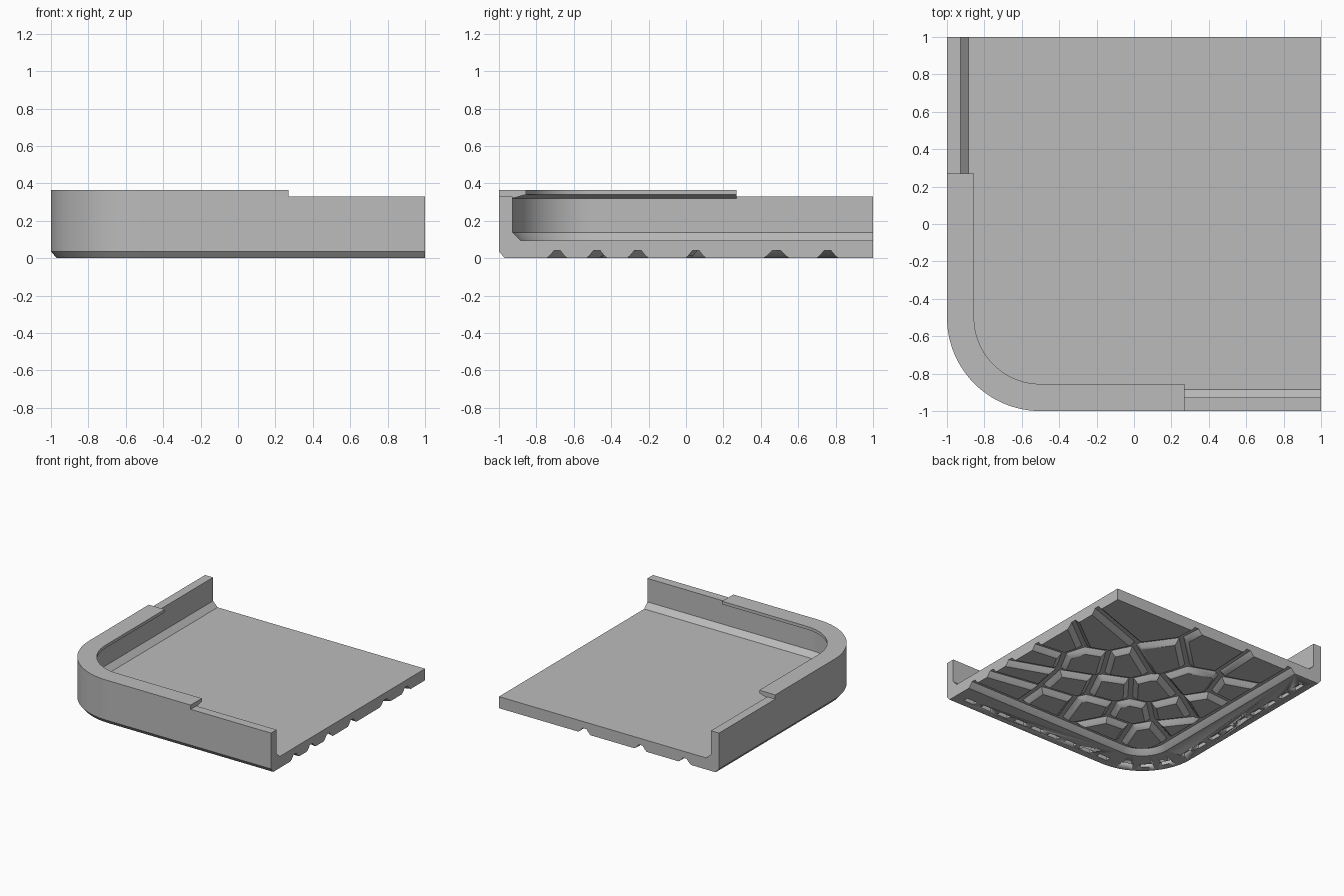
import bpy, bmesh, math
from mathutils import Vector, Matrix

if "Cube" in bpy.data.objects:
    bpy.data.objects.remove(bpy.data.objects["Cube"])

grey = bpy.data.materials.new("plain grey")
grey.diffuse_color = (0.5, 0.5, 0.5, 1)
grey.use_nodes = True
grey.node_tree.nodes["Principled BSDF"].inputs["Base Color"].default_value = grey.diffuse_color

GROOVE = 0.04    # depth of the tread grooves
FLOOR = 0.095    # top of the floor


def finish(name, bm, angle=30):
    bmesh.ops.recalc_face_normals(bm, faces=bm.faces)
    me = bpy.data.meshes.new(name)
    bm.to_mesh(me)
    bm.free()
    me.materials.append(grey)
    ob = bpy.data.objects.new(name, me)
    bpy.context.collection.objects.link(ob)
    bpy.ops.object.select_all(action='DESELECT')
    ob.select_set(True)
    bpy.context.view_layer.objects.active = ob
    bpy.ops.object.shade_smooth_by_angle(angle=math.radians(angle))
    return ob


def outline(o, end, n=24):
    """L-shaped path with a round corner, moved inward by o."""
    r = 0.5 - o
    pts = [(end, -1 + o)]
    for i in range(n + 1):
        a = math.radians(270 - 90 * i / n)
        pts.append((-0.5 + r * math.cos(a), -0.5 + r * math.sin(a)))
    return pts + [(-1 + o, end)]


def sweep(bm, profile, end, closed):
    """Carry an (inset, height) profile round the corner path."""
    rows = [[bm.verts.new((x, y, z)) for x, y in outline(o, end)] for o, z in profile]
    pairs = list(zip(rows, rows[1:])) + ([(rows[-1], rows[0])] if closed else [])
    for a, b in pairs:
        for i in range(len(a) - 1):
            bm.faces.new((a[i], a[i + 1], b[i + 1], b[i]))
    for k in (0, -1):
        bm.faces.new([row[k] for row in rows])
    return rows


# Tray body: wall, rim and floor in one piece
bm = bmesh.new()
rows = sweep(bm, [(0.295, GROOVE), (0.27, 0.012), (0.255, 0), (0.03, 0), (0, 0.036),
                  (0, 0.33), (0.073, 0.33), (0.073, 0.137), (0.115, FLOOR),
                  (0.295, FLOOR)], 1, False)
low, high = rows[0], rows[-1]
c0, c1 = bm.verts.new((1, 1, GROOVE)), bm.verts.new((1, 1, FLOOR))
bm.faces.new(low + [c0])
bm.faces.new(high + [c1])
bm.faces.new((low[0], high[0], c1, c0))
bm.faces.new((low[-1], high[-1], c1, c0))
body = finish("tray_body", bm)

# Raised lip on top of the wall around the corner
bm = bmesh.new()
sweep(bm, [(0, 0.33), (0, 0.365), (0.145, 0.365), (0.145, 0.34),
           (0.073, 0.32), (0.073, 0.33)], 0.27, True)
finish("corner_lip", bm)

# Short slots in the underside of the rim
bm = bmesh.new()
R = 0.39
spots = []
for i in range(9):
    t = 0.86 - 0.163 * i
    spots += [(t, -0.5 - R, 0), (-0.5 - R, t, math.pi / 2)]
for deg in (202.5, 225, 247.5):
    a = math.radians(deg)
    spots.append((-0.5 + R * math.cos(a), -0.5 + R * math.sin(a), a + math.pi / 2))
for x, y, a in spots:
    m = Matrix.Translation((x, y, 0)) @ Matrix.Rotation(a, 4, 'Z') @ Matrix.Diagonal((0.1, 0.04, 0.06, 1))
    bmesh.ops.create_cube(bm, size=1, matrix=m)
cutter = finish("slot_cutter", bm)
cutter.hide_render = True
cutter.hide_set(True)
cut = body.modifiers.new("slots", 'BOOLEAN')
cut.operation = 'DIFFERENCE'
cut.solver = 'EXACT'
cut.object = cutter

# Tread pads: irregular cells under the floor, parted by grooves
seeds = [Vector(p) for p in (
    (.58, .80), (.70, .46), (-.11, .76), (-.49, .78), (.15, .49), (.90, .20),
    (-.25, .37), (.30, .26), (.56, .10), (.87, -.07), (-.59, .49), (-.10, .08),
    (-.56, .17), (.14, -.11), (.42, -.25), (.78, -.32), (-.41, -.06), (-.20, -.28),
    (.08, -.41), (.38, -.52), (.74, -.55), (-.62, -.22), (-.50, -.46), (-.22, -.57))]


def clip(poly, n, limit):
    """Keep the part of a convex polygon where p.n <= limit."""
    out = []
    for p, q in zip(poly, poly[1:] + poly[:1]):
        dp, dq = p.dot(n) - limit, q.dot(n) - limit
        if dp <= 0:
            out.append(p)
        if dp * dq < 0:
            out.append(p.lerp(q, dp / (dp - dq)))
    return out


def cell(seed, d):
    poly = [Vector(p) for p in ((-1, -1), (1, -1), (1, 1), (-1, 1))]
    corner = Vector((-0.5, -0.5))
    for k in range(7):
        a = math.radians(180 + 15 * k)
        n = Vector((math.cos(a), math.sin(a)))
        poly = clip(poly, n, corner.dot(n) + 0.19 - d)
    for s in seeds:
        if s is not seed:
            n = (s - seed).normalized()
            poly = clip(poly, n, ((s + seed) / 2).dot(n) - d)
    return poly


bm = bmesh.new()
for s in seeds:
    pad = bmesh.new()
    for d, z in ((0.055, 0), (0.04, 0.012), (0.015, GROOVE + 0.004)):
        for p in cell(s, d):
            pad.verts.new((p.x, p.y, z))
    bmesh.ops.remove_doubles(pad, verts=pad.verts, dist=0.002)
    bmesh.ops.convex_hull(pad, input=pad.verts)
    bmesh.ops.dissolve_limit(pad, angle_limit=0.02, verts=pad.verts, edges=pad.edges)
    tmp = bpy.data.meshes.new("pad")
    pad.to_mesh(tmp)
    pad.free()
    bm.from_mesh(tmp)
    bpy.data.meshes.remove(tmp)
finish("tread_pads", bm, 35)
